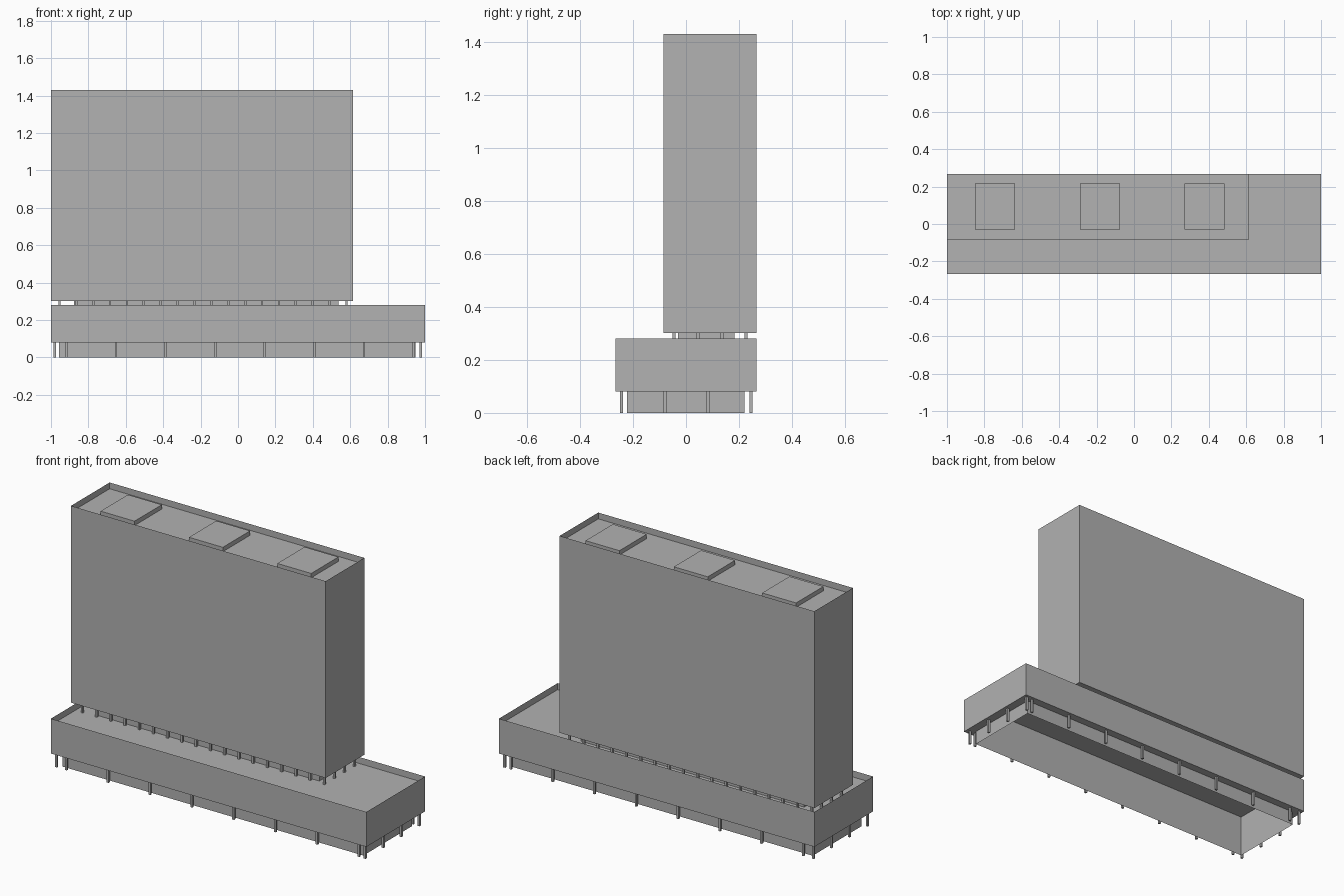
import bpy
import bmesh

cube = bpy.data.objects.get("Cube")
if cube:
    bpy.data.objects.remove(cube, do_unlink=True)

grey = bpy.data.materials.new("concrete_grey")
grey.use_nodes = True
COLOUR = (0.445, 0.445, 0.445, 1)
grey.diffuse_color = COLOUR
grey.node_tree.nodes["Principled BSDF"].inputs["Base Color"].default_value = COLOUR


def finish(name, bm):
    mesh = bpy.data.meshes.new(name)
    bm.to_mesh(mesh)
    bm.free()
    mesh.materials.append(grey)
    obj = bpy.data.objects.new(name, mesh)
    bpy.context.collection.objects.link(obj)
    return obj


def rect(bm, x, y, z):
    return [bm.verts.new((px, py, z)) for px, py in
            ((x[0], y[0]), (x[1], y[0]), (x[1], y[1]), (x[0], y[1]))]


def bridge(bm, low, high):
    for i in range(4):
        j = (i + 1) % 4
        bm.faces.new((low[i], low[j], high[j], high[i]))


def add_box(bm, x, y, z, bottom=True, top=True):
    """Box with optional end caps."""
    low, high = rect(bm, x, y, z[0]), rect(bm, x, y, z[1])
    bridge(bm, low, high)
    if bottom:
        bm.faces.new(low[::-1])
    if top:
        bm.faces.new(high)


def block(name, x, y, z, **caps):
    bm = bmesh.new()
    add_box(bm, x, y, z, **caps)
    return finish(name, bm)


def parapet_block(name, x, y, z, roof, hole=None):
    """Block with a sunken roof; the underside may have a hole."""
    bm = bmesh.new()
    low, mid, high = (rect(bm, x, y, h) for h in (z[0], roof, z[1]))
    bridge(bm, low, mid)
    bridge(bm, mid, high)
    bm.faces.new(mid)
    if hole:
        bridge(bm, rect(bm, *hole, z[0]), low)
    else:
        bm.faces.new(low[::-1])
    return finish(name, bm)


def columns(name, points, z, width):
    bm = bmesh.new()
    r = width / 2
    for x, y in points:
        add_box(bm, (x - r, x + r), (y - r, y + r), z)
    return finish(name, bm)


def spaced(a, b, n):
    return [a + (b - a) * i / (n - 1) for i in range(n)]


PODIUM_ROOF, TOWER_ROOF = 0.243, 1.394

# Podium with its recessed, hollow ground floor
lobby = ((-0.957, 0.95), (-0.222, 0.22))
parapet_block("podium", (-1, 1), (-0.266, 0.266), (0.08, 0.28), PODIUM_ROOF, hole=lobby)
block("ground_floor_walls", *lobby, (0, PODIUM_ROOF), bottom=False, top=False)

# Ground floor columns
points = [(x, y) for x in spaced(-0.917, 0.938, 8) for y in (-0.243, 0.245)]
points += [(x, y) for y in spaced(-0.243, 0.245, 4) for x in (-0.98, 0.977)]
columns("ground_columns", points, (0, 0.08), 0.012)

# Tower raised on a recessed core and columns
parapet_block("tower", (-1, 0.615), (-0.084, 0.266), (0.302, 1.43), TOWER_ROOF)
block("tower_core", (-0.877, 0.537), (-0.03, 0.183), (PODIUM_ROOF, 0.302),
      bottom=False, top=False)
points = [(x, y) for x in spaced(-0.955, 0.58, 18) for y in (-0.045, 0.226)]
points += [(x, y) for y in spaced(-0.045, 0.226, 4)[1:-1] for x in (-0.955, 0.58)]
columns("tower_columns", points, (PODIUM_ROOF, 0.302), 0.012)

# Rooftop plant rooms
for i, x in enumerate((-0.85, -0.29, 0.27)):
    block(f"plant_room_{i + 1}", (x, x + 0.215), (-0.03, 0.217),
          (TOWER_ROOF, 1.419), bottom=False)
